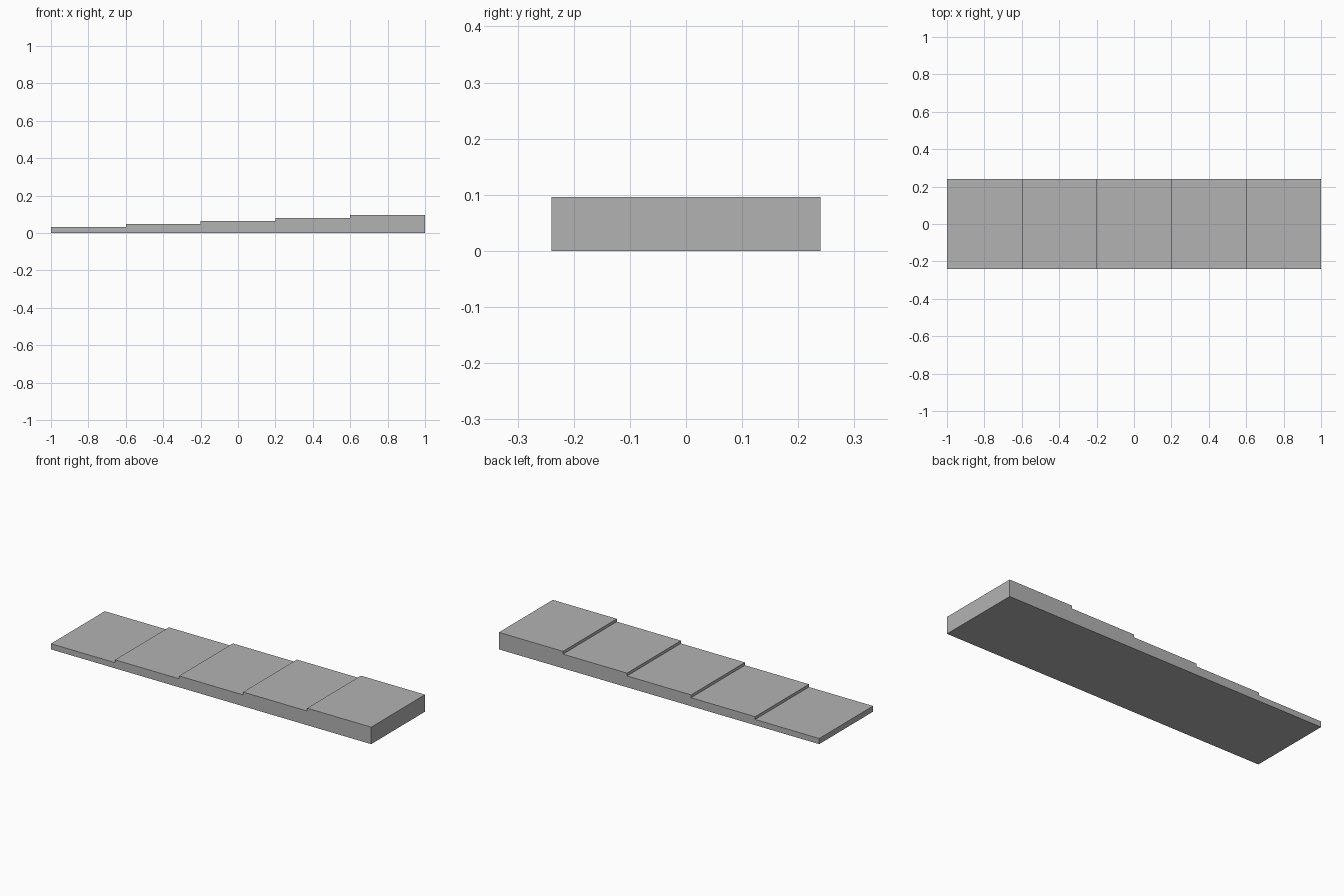
import bpy
import bmesh

cube = bpy.data.objects.get("Cube")
if cube:
    bpy.data.objects.remove(cube, do_unlink=True)

STEPS = 5
LENGTH, WIDTH = 2.0, 0.48
FIRST_HEIGHT, RISE = 0.032, 0.016

# Plain grey material
grey = bpy.data.materials.new("plain grey")
grey.use_nodes = True
colour = (0.45, 0.45, 0.45, 1)
grey.diffuse_color = colour
grey.node_tree.nodes["Principled BSDF"].inputs["Base Color"].default_value = colour

# Stepped side profile, rising towards +x
tread = LENGTH / STEPS
profile = [(LENGTH / 2, 0), (-LENGTH / 2, 0)]
for i in range(STEPS):
    x = -LENGTH / 2 + i * tread
    z = FIRST_HEIGHT + i * RISE
    profile += [(x, z), (x + tread, z)]

# Extrude the profile across the width into one solid
bm = bmesh.new()
side = bm.faces.new([bm.verts.new((x, -WIDTH / 2, z)) for x, z in profile])
extruded = bmesh.ops.extrude_face_region(bm, geom=[side])["geom"]
bmesh.ops.translate(bm, vec=(0, WIDTH, 0),
                    verts=[v for v in extruded if isinstance(v, bmesh.types.BMVert)])
bmesh.ops.recalc_face_normals(bm, faces=bm.faces)

mesh = bpy.data.meshes.new("stepped_slab")
bm.to_mesh(mesh)
bm.free()
mesh.materials.append(grey)
slab = bpy.data.objects.new("stepped_slab", mesh)
bpy.context.collection.objects.link(slab)
